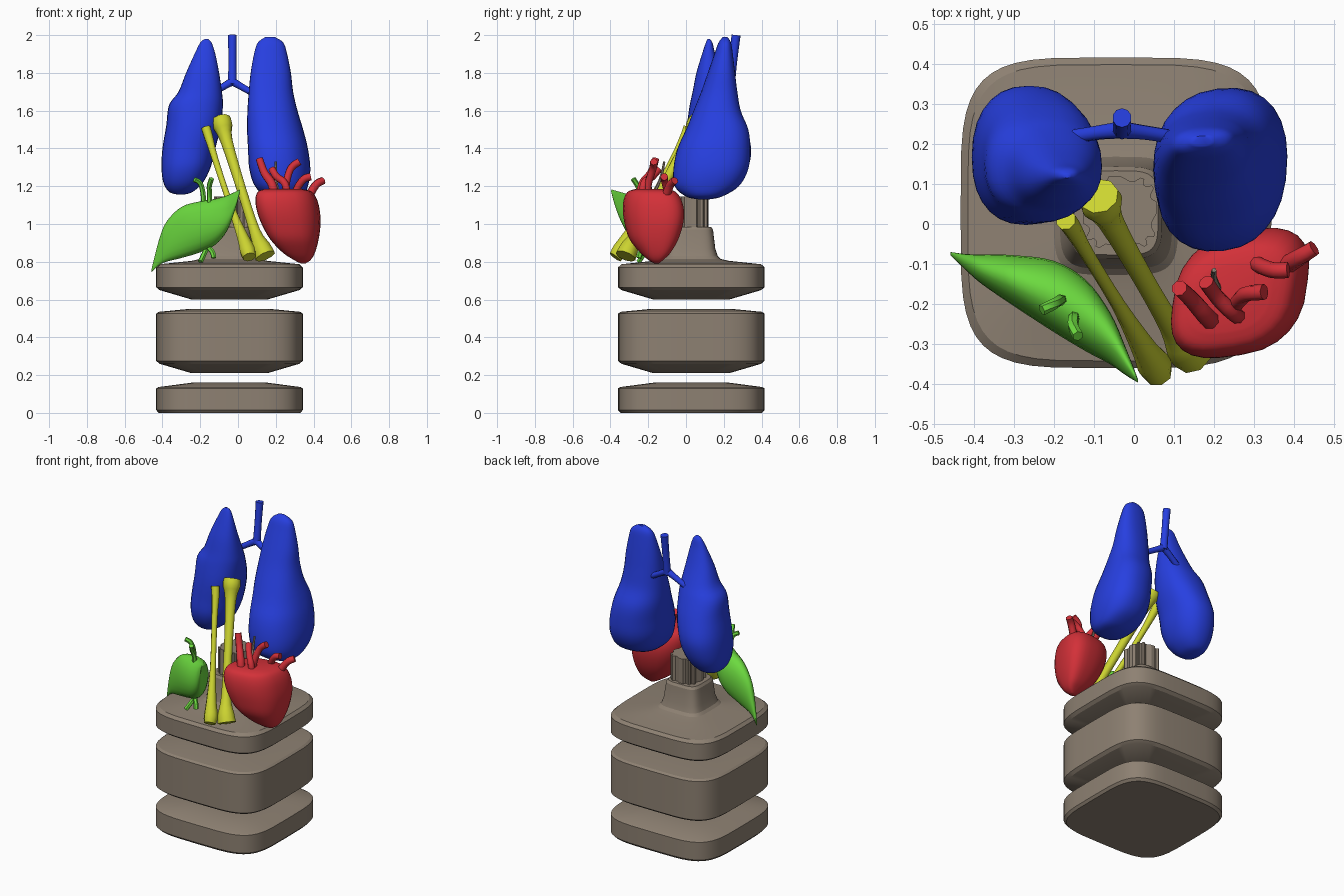
import bpy, bmesh
from math import sin, cos, pi, radians
from mathutils import Vector

COLORS = {"blue": (0.02, 0.05, 0.75, 1), "red": (0.65, 0.03, 0.04, 1),
          "green": (0.15, 0.7, 0.05, 1), "yellow": (0.6, 0.65, 0.03, 1),
          "tan": (0.27, 0.22, 0.17, 1)}
MATS = {}
for key, rgba in COLORS.items():
    MATS[key] = bpy.data.materials.new(key + "_plastic")
    MATS[key].diffuse_color = rgba


def skin(name, rings, color, angle=35):
    """Join rings of points into one closed, smooth-by-angle object."""
    bm = bmesh.new()
    vs = [[bm.verts.new(p) for p in r] for r in rings]
    n = len(vs[0])
    for a, b in zip(vs, vs[1:]):
        for i in range(n):
            j = (i + 1) % n
            bm.faces.new((a[i], a[j], b[j], b[i]))
    bm.faces.new(vs[0][::-1])
    bm.faces.new(vs[-1])
    bmesh.ops.recalc_face_normals(bm, faces=bm.faces)
    me = bpy.data.meshes.new(name)
    bm.to_mesh(me)
    bm.free()
    me.polygons.foreach_set("use_smooth", [True] * len(me.polygons))
    me.set_sharp_from_angle(angle=radians(angle))
    ob = bpy.data.objects.new(name, me)
    bpy.context.collection.objects.link(ob)
    me.materials.append(MATS[color])
    return ob


def smooth(rows, steps):
    """Catmull-Rom interpolation through rows of numbers."""
    out = []
    for i in range(len(rows) - 1):
        p0, p1 = rows[max(i - 1, 0)], rows[i]
        p2, p3 = rows[i + 1], rows[min(i + 2, len(rows) - 1)]
        for k in range(steps):
            t = k / steps
            out.append([0.5 * (2 * b + (c - a) * t + (2 * a - 5 * b + 4 * c - d) * t * t
                               + (3 * b - a - 3 * c + d) * t ** 3)
                        for a, b, c, d in zip(p0, p1, p2, p3)])
    return out + [list(rows[-1])]


def spow(v, e):
    return abs(v) ** e * (1 if v >= 0 else -1)


def blob(name, rows, color, axis="z", exp=2.3, skew=0.0, n=28):
    """Rows are (position along axis, min a, max a, min b, max b)."""
    rings = []
    for t, a0, a1, b0, b1 in smooth(rows, 4):
        ring = []
        for i in range(n):
            u = 2 * pi * i / n
            a = (a0 + a1) / 2 + (a1 - a0) / 2 * spow(cos(u), 2 / exp)
            b = (b0 + b1) / 2 + (b1 - b0) / 2 * spow(sin(u + skew), 2 / exp)
            ring.append((a, b, t) if axis == "z" else (t, a, b))
        rings.append(ring)
    return skin(name, rings, color, 50)


def tube(name, rows, color, n=8, steps=4):
    """Rows are (x, y, z, radius) along the path."""
    pts = smooth(rows, steps)
    rings = []
    for i, (x, y, z, r) in enumerate(pts):
        a, b = pts[max(i - 1, 0)], pts[min(i + 1, len(pts) - 1)]
        d = (Vector(b[:3]) - Vector(a[:3])).normalized()
        s = d.cross(Vector((0.3, 0.95, 0.05))).normalized()
        w = d.cross(s)
        rings.append([Vector((x, y, z)) + r * (cos(2 * pi * k / n) * s + sin(2 * pi * k / n) * w)
                      for k in range(n)])
    return skin(name, rings, color, 50)


CX, CY = -0.045, 0.028


def slab(name, profile, exp=4.4, n=48):
    """Rounded-square body from (half width, z) pairs."""
    rings = [[(CX + h * spow(cos(2 * pi * i / n), 2 / exp),
               CY + h * spow(sin(2 * pi * i / n), 2 / exp), z) for i in range(n)]
             for h, z in profile]
    return skin(name, rings, "tan", 22)


# Stacked base blocks, the upper one flaring into a neck
slab("base_lower_block", [(0.375, 0), (0.388, 0.015), (0.388, 0.13), (0.375, 0.137), (0.2, 0.16)])
slab("base_middle_block", [(0.2, 0.21), (0.37, 0.26), (0.388, 0.275), (0.388, 0.525),
                           (0.375, 0.535), (0.22, 0.55)])
slab("base_upper_block", [(0.2, 0.6), (0.37, 0.65), (0.388, 0.665), (0.388, 0.77), (0.37, 0.787),
                          (0.2, 0.805), (0.155, 0.815), (0.14, 0.83), (0.127, 0.87),
                          (0.115, 0.97), (0.105, 0.985), (0.08, 0.985)])

# Fluted post
post = []
for z in (0.97, 1.145):
    post.append([(CX + 0.01 + (0.092 if i % 4 < 2 else 0.08) * spow(cos(2 * pi * i / 48), 0.6),
                  CY + (0.092 if i % 4 < 2 else 0.08) * spow(sin(2 * pi * i / 48), 0.6), z)
                 for i in range(48)])
skin("fluted_post", post, "tan", 15)

# Lungs
blob("lung_left", [
    (1.155, -0.315, -0.29, 0.13, 0.18), (1.17, -0.365, -0.24, 0.08, 0.24),
    (1.22, -0.395, -0.185, 0.03, 0.29), (1.3, -0.405, -0.145, 0.0, 0.33),
    (1.4, -0.40, -0.12, 0.0, 0.345), (1.52, -0.38, -0.09, 0.005, 0.315),
    (1.63, -0.365, -0.08, 0.02, 0.27), (1.7, -0.315, -0.085, 0.035, 0.235),
    (1.8, -0.275, -0.1, 0.055, 0.19), (1.9, -0.23, -0.12, 0.085, 0.155),
    (1.96, -0.2, -0.14, 0.105, 0.14), (1.98, -0.175, -0.16, 0.115, 0.125)], "blue")
blob("lung_right", [
    (1.13, 0.22, 0.27, 0.07, 0.12), (1.145, 0.15, 0.34, 0.0, 0.19),
    (1.2, 0.09, 0.37, -0.06, 0.28), (1.29, 0.06, 0.383, -0.067, 0.33),
    (1.4, 0.053, 0.37, -0.045, 0.34), (1.5, 0.048, 0.345, 0.0, 0.33),
    (1.6, 0.05, 0.315, 0.04, 0.29), (1.7, 0.057, 0.292, 0.08, 0.272),
    (1.8, 0.067, 0.28, 0.115, 0.26), (1.9, 0.085, 0.26, 0.15, 0.248),
    (1.96, 0.105, 0.24, 0.172, 0.238), (1.99, 0.145, 0.195, 0.195, 0.22)], "blue", skew=0.15)

# Airway
tube("windpipe", [(-0.03, 0.265, 2.0, 0.024), (-0.03, 0.25, 1.87, 0.022),
                  (-0.03, 0.235, 1.74, 0.024)], "blue", 10)
for side, xs, z in (("left", (-0.09, -0.17), 1.67), ("right", (0.03, 0.11), 1.675)):
    tube("airway_branch_" + side, [(-0.03, 0.235, 1.755, 0.022), (xs[0], 0.228, 1.72, 0.018),
                                   (xs[1], 0.215, z, 0.018)], "blue", 10)

# Heart
blob("heart", [
    (0.79, 0.335, 0.355, -0.165, -0.145), (0.81, 0.295, 0.385, -0.2, -0.12),
    (0.85, 0.235, 0.408, -0.245, -0.08), (0.92, 0.17, 0.427, -0.3, -0.04),
    (1.0, 0.125, 0.437, -0.325, -0.015), (1.07, 0.1, 0.433, -0.335, -0.01),
    (1.13, 0.092, 0.418, -0.33, -0.025), (1.17, 0.105, 0.39, -0.31, -0.055),
    (1.185, 0.14, 0.34, -0.27, -0.1)], "red", exp=2.6, skew=0.35)

# Heart vessels
R = 0.02
for i, path in enumerate([
    [(0.113, -0.16, 1.345, R), (0.14, -0.185, 1.27, 0.022), (0.18, -0.23, 1.21, 0.024), (0.2, -0.25, 1.12, 0.024)],
    [(0.325, -0.17, 1.33, R), (0.28, -0.175, 1.295, R), (0.255, -0.2, 1.21, R), (0.25, -0.21, 1.1, R)],
    [(0.18, -0.145, 1.29, R), (0.205, -0.18, 1.25, R), (0.25, -0.225, 1.21, R), (0.27, -0.23, 1.1, R)],
    [(0.385, -0.115, 1.25, R), (0.345, -0.115, 1.235, R), (0.305, -0.1, 1.17, R), (0.3, -0.1, 1.1, R)],
    [(0.45, -0.06, 1.23, R), (0.41, -0.085, 1.205, 0.022), (0.36, -0.115, 1.12, 0.024)],
]):
    tube("heart_vessel_%d" % (i + 1), path, "red")
tube("heart_pin", [(0.2, -0.115, 1.33, 0.006), (0.2, -0.135, 1.24, 0.008), (0.22, -0.18, 1.14, 0.008)], "tan", 6)

# Liver
blob("liver", [
    (-0.458, -0.078, -0.07, 0.745, 0.76), (-0.42, -0.115, -0.075, 0.78, 0.91),
    (-0.38, -0.15, -0.076, 0.80, 1.01), (-0.3, -0.205, -0.078, 0.82, 1.09),
    (-0.2, -0.27, -0.092, 0.85, 1.12), (-0.12, -0.318, -0.14, 0.89, 1.133),
    (-0.06, -0.35, -0.22, 0.96, 1.15), (-0.02, -0.378, -0.31, 1.06, 1.168),
    (0.01, -0.396, -0.388, 1.165, 1.182)], "green", axis="x", exp=2.0, n=20)

# Liver vessels
G = 0.014
for i, path in enumerate([
    [(-0.23, -0.215, 1.235, G), (-0.2, -0.2, 1.215, G), (-0.185, -0.19, 1.16, G), (-0.18, -0.19, 1.08, G)],
    [(-0.14, -0.28, 1.24, G), (-0.152, -0.255, 1.2, G), (-0.15, -0.235, 1.15, G), (-0.15, -0.23, 1.06, G)],
    [(-0.2, -0.25, 0.8, G), (-0.185, -0.23, 0.83, G), (-0.17, -0.2, 0.87, G), (-0.17, -0.19, 0.93, G)],
    [(-0.128, -0.25, 0.82, G), (-0.135, -0.24, 0.85, G), (-0.155, -0.22, 0.88, G), (-0.16, -0.21, 0.93, G)],
]):
    tube("liver_vessel_%d" % (i + 1), path, "green", 6)

# Pair of long bones
tube("bone_large", [(-0.088, 0.07, 1.555, 0.05), (-0.08, 0.05, 1.52, 0.053), (-0.06, 0.01, 1.44, 0.033),
                    (0.02, -0.13, 1.18, 0.026), (0.09, -0.25, 0.96, 0.03),
                    (0.125, -0.3, 0.875, 0.05), (0.145, -0.32, 0.83, 0.056)], "yellow", 9, 3)
tube("bone_small", [(-0.17, 0.01, 1.51, 0.026), (-0.155, -0.01, 1.46, 0.024), (-0.12, -0.07, 1.34, 0.018),
                    (-0.04, -0.2, 1.1, 0.018), (0.025, -0.31, 0.93, 0.032),
                    (0.05, -0.35, 0.86, 0.043), (0.06, -0.375, 0.825, 0.036)], "yellow", 8, 3)
